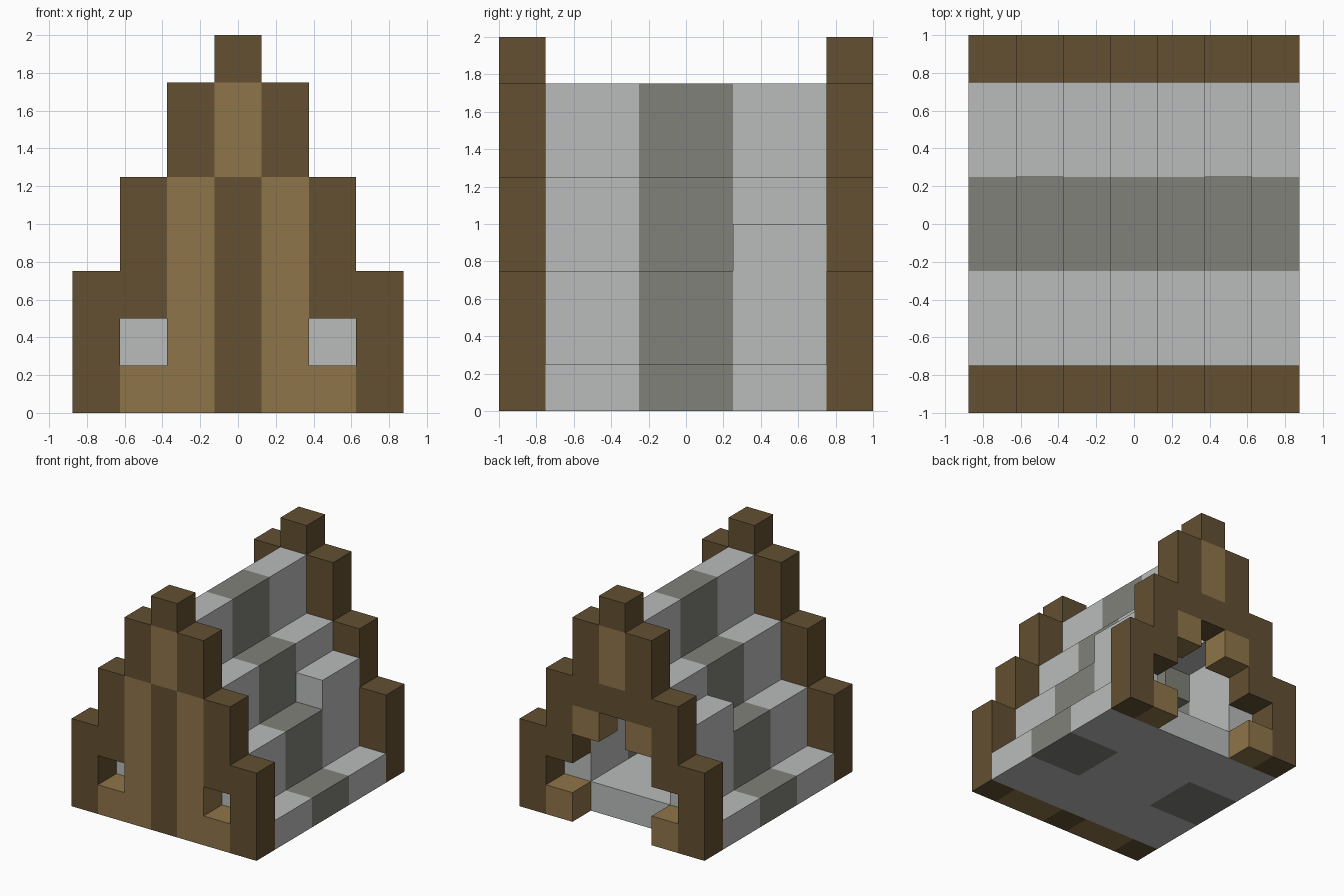
import bpy
import bmesh
from mathutils import Vector

cube = bpy.data.objects.get("Cube")
if cube:
    bpy.data.objects.remove(cube, do_unlink=True)

UNIT = 0.25  # edge of one building block


def make_material(name, rgb):
    mat = bpy.data.materials.new(name)
    mat.use_nodes = True
    color = (*rgb, 1.0)
    mat.diffuse_color = color
    mat.node_tree.nodes["Principled BSDF"].inputs["Base Color"].default_value = color
    return mat


MATERIALS = [
    make_material("dark wood", (0.125, 0.080, 0.032)),
    make_material("light wood", (0.275, 0.178, 0.067)),
    make_material("light stone", (0.491, 0.503, 0.497)),
    make_material("dark stone", (0.220, 0.220, 0.195)),
]
DARK_WOOD, LIGHT_WOOD, LIGHT_STONE, DARK_STONE = range(4)


def fill(part, columns, rows, layers, color):
    """Fill a box of blocks, mirrored across the centre column."""
    for x in columns:
        for y in rows:
            for z in layers:
                part[(x, y, z)] = part[(-x, y, z)] = color


def carve(part, columns, rows, layers):
    for x in columns:
        for y in rows:
            for z in layers:
                part.pop((x, y, z), None)
                part.pop((-x, y, z), None)


def gable(row):
    """Stepped wooden end wall with two small windows."""
    part = {}
    for x, height in enumerate((8, 7, 5, 3)):
        fill(part, [x], [row], range(height), DARK_WOOD)
    fill(part, [0], [row], [5, 6], LIGHT_WOOD)
    fill(part, [2], [row], [0], LIGHT_WOOD)
    carve(part, [2], [row], [1])
    return part


# Front wall with two tall light posts
front_gable = gable(0)
fill(front_gable, [1], [0], range(5), LIGHT_WOOD)

# Back wall with an arched doorway
back_gable = gable(7)
carve(back_gable, [0, 1], [7], range(3))
carve(back_gable, [0], [7], [3])
fill(back_gable, [1], [7], [3], LIGHT_WOOD)

# Stone floor slab, its darker band showing only under the roof sides
floor = {}
fill(floor, range(3), range(1, 7), [0], LIGHT_STONE)
fill(floor, [2], [3, 4], [0], DARK_STONE)

# Stepped roof with a dark band around the middle
roof = {}
STEPS = {3: [0], 2: [1, 2], 1: [3, 4], 0: [5, 6]}
for x, layers in STEPS.items():
    for y in range(1, 7):
        fill(roof, [x], [y], layers, DARK_STONE if y in (3, 4) else LIGHT_STONE)
# Widened head room behind the doorway
carve(roof, [1], [5, 6], [3])
fill(roof, [2], [5, 6], [3], LIGHT_STONE)

PARTS = {"front_gable": front_gable, "back_gable": back_gable,
         "floor": floor, "roof": roof}
occupied = set().union(*PARTS.values())


def build(name, part):
    """Make a mesh from the exposed sides of a part's blocks."""
    bm = bmesh.new()
    for cell, color in part.items():
        center = Vector((cell[0], cell[1] - 3.5, cell[2] + 0.5))
        for axis in range(3):
            for sign in (-1, 1):
                n = Vector((0, 0, 0))
                n[axis] = sign
                if tuple(int(c + d) for c, d in zip(cell, n)) in occupied:
                    continue
                u = Vector((0, 0, 0))
                u[(axis + 1) % 3] = 1
                v = n.cross(u)
                corners = [n + u + v, n - u + v, n - u - v, n + u - v]
                face = bm.faces.new(
                    [bm.verts.new((center + c / 2) * UNIT) for c in corners])
                face.material_index = color
    bmesh.ops.remove_doubles(bm, verts=bm.verts[:], dist=0.001)
    mesh = bpy.data.meshes.new(name)
    bm.to_mesh(mesh)
    bm.free()
    for mat in MATERIALS:
        mesh.materials.append(mat)
    bpy.context.collection.objects.link(bpy.data.objects.new(name, mesh))


for part_name, blocks in PARTS.items():
    build(part_name, blocks)
